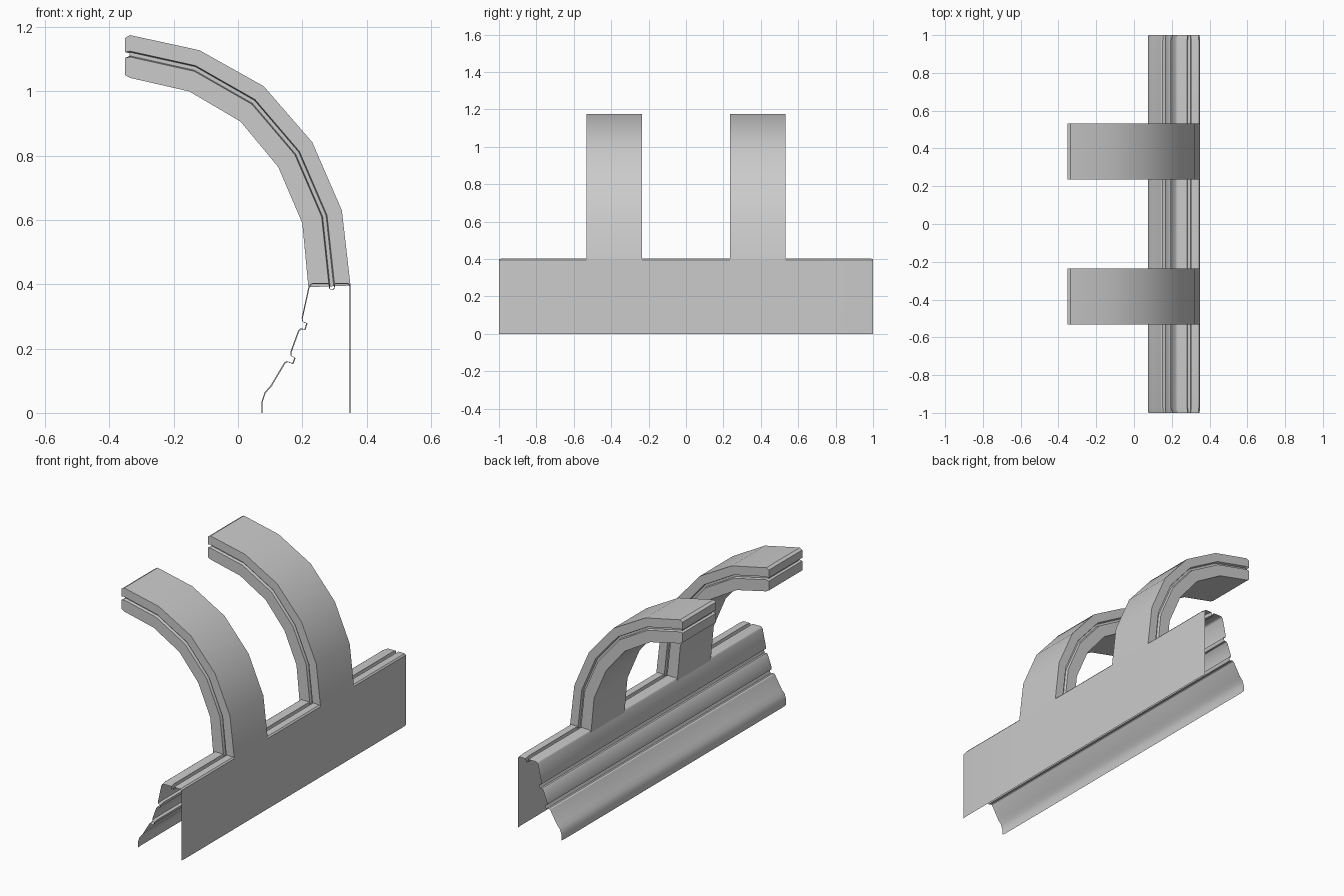
import bpy, bmesh

if "Cube" in bpy.data.objects:
    bpy.data.objects.remove(bpy.data.objects["Cube"])

RIB_IN, RIB_OUT = 0.235, 0.533


def finish(name, bm):
    bmesh.ops.remove_doubles(bm, verts=bm.verts, dist=1e-5)
    bmesh.ops.recalc_face_normals(bm, faces=bm.faces)
    mesh = bpy.data.meshes.new(name)
    bm.to_mesh(mesh)
    bm.free()
    ob = bpy.data.objects.new(name, mesh)
    bpy.context.collection.objects.link(ob)
    bpy.ops.object.select_all(action='DESELECT')
    ob.select_set(True)
    bpy.context.view_layer.objects.active = ob
    bpy.ops.object.shade_smooth_by_angle(angle=0.5)
    return ob


# Trim panel: open stepped profile running along y
profile = [(.073, 0), (.073, .035), (.083, .065), (.1, .083), (.144, .157),
           (.152, .161), (.169, .155), (.176, .173), (.163, .179), (.163, .19),
           (.187, .256), (.194, .263), (.207, .261), (.213, .28), (.2, .285),
           (.198, .295), (.219, .391), (.224, .4), (.231, .404), (.281, .404),
           (.284, .386), (.3, .386), (.303, .404), (.343, .404), (.35, .396), (.35, 0)]
TOP = range(16, 24)          # profile segments left open beneath the ribs

bm = bmesh.new()
stations = [-1, -.97, -RIB_OUT, -RIB_IN, RIB_IN, RIB_OUT, .97, 1]
rows = []
for y in stations:
    t = .003 if abs(y) == 1 else 0     # slightly tapered end lips
    rows.append([bm.verts.new((x - t if x > .29 else x + t, y, z - t if z > .02 else z))
                 for x, z in profile])
for s, (a, b) in enumerate(zip(rows, rows[1:])):
    for i in range(len(profile) - 1):
        if s in (2, 4) and i in TOP:
            continue
        bm.faces.new((a[i], a[i + 1], b[i + 1], b[i]))
finish("trim_panel", bm)

# Curved ribs: grooved section swept between inner and outer polylines
inner = [(.219, .391), (.2, .59), (.125, .765), (.008, .906), (-.152, 1.0), (-.336, 1.042)]
outer = [(.35, .396), (.323, .63), (.231, .842), (.08, 1.016), (-.12, 1.128), (-.336, 1.175)]
half = (RIB_OUT - RIB_IN) / 2
mid = (RIB_OUT + RIB_IN) / 2
section = [(0, half), (.49, half), (.515, half - .016), (.6, half - .016), (.625, half), (1, half)]


def rib(name, yc):
    bm = bmesh.new()
    rings = []

    def ring(pts):
        left = [bm.verts.new((x, yc - w, z)) for x, w, z in pts]
        right = [bm.verts.new((x, yc + w, z)) for x, w, z in pts]
        rings.append(left + right[::-1])

    for (ix, iz), (ox, oz) in zip(inner, outer):
        ring([(ix + f * (ox - ix), w, iz + f * (oz - iz)) for f, w in section])
    # chamfered tip with the groove carried across it
    tip_z = [1.051, 1.104, 1.107, 1.119, 1.122, 1.166]
    ring([(-.338 if w < half else -.352, w, z) for z, (f, w) in zip(tip_z, section)])
    n = len(rings[0])
    for a, b in zip(rings, rings[1:]):
        for i in range(n):
            j = (i + 1) % n
            bm.faces.new((a[i], a[j], b[j], b[i]))
    tip = rings[-1]
    for i in range(len(section) - 1):
        bm.faces.new((tip[i], tip[i + 1], tip[n - 2 - i], tip[n - 1 - i]))
    finish(name, bm)


for name, side in (("front_rib", -1), ("back_rib", 1)):
    rib(name, side * mid)
